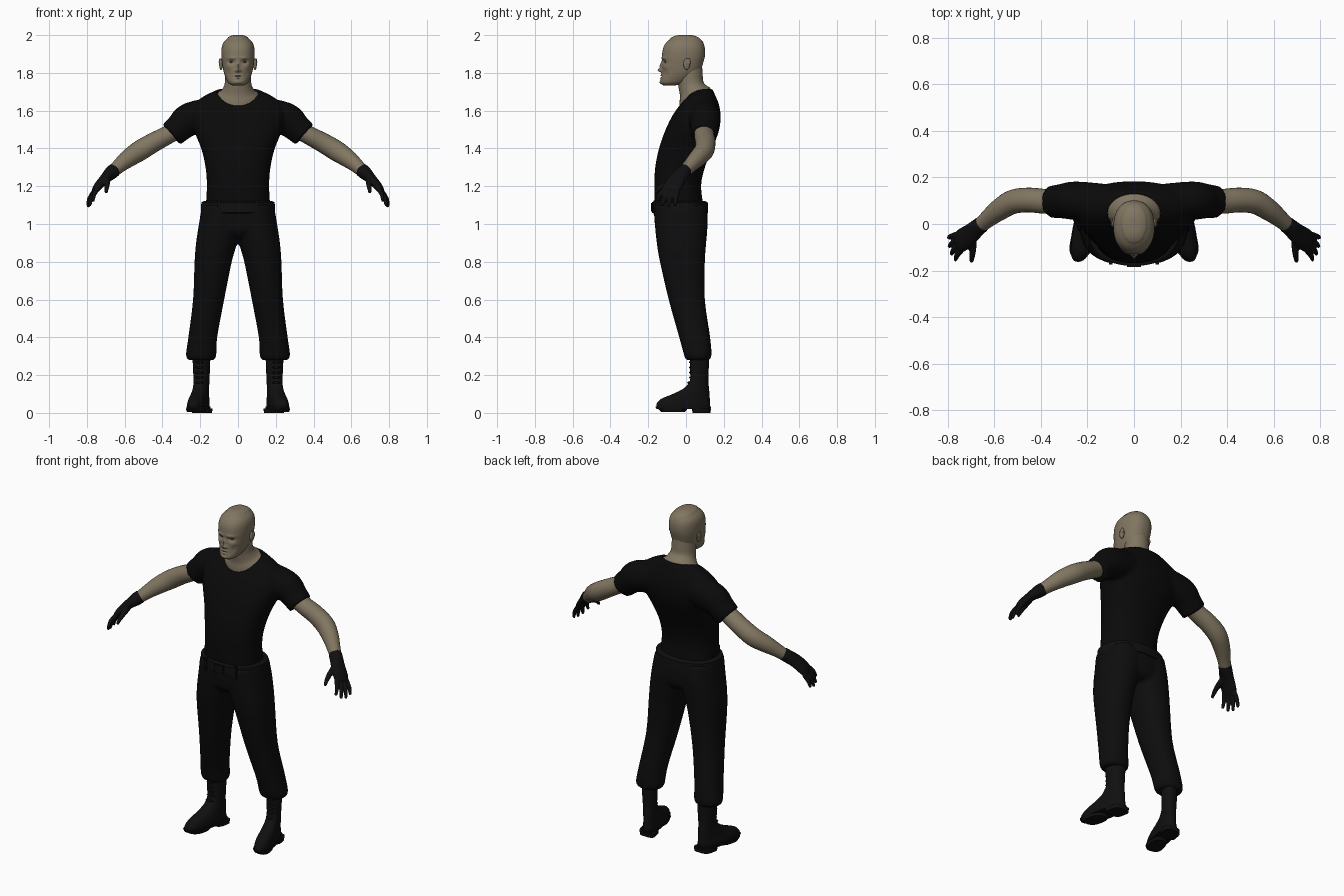
import bpy, bmesh, math
from mathutils import Vector

if "Cube" in bpy.data.objects:
    bpy.data.objects.remove(bpy.data.objects["Cube"])


def material(name, r, g, b):
    m = bpy.data.materials.new(name)
    m.use_nodes = True
    m.diffuse_color = (r, g, b, 1)
    m.roughness = 0.8
    node = m.node_tree.nodes["Principled BSDF"]
    node.inputs["Base Color"].default_value = (r, g, b, 1)
    node.inputs["Roughness"].default_value = 0.8
    return m


SKIN = material("skin tan", 0.22, 0.18, 0.12)
EYE = material("eye brown", 0.09, 0.075, 0.055)
SHIRT = material("shirt black", 0.003, 0.003, 0.003)
PANTS = material("trouser black", 0.004, 0.004, 0.004)
LEATHER = material("leather black", 0.005, 0.005, 0.005)


def spline(rows, steps):
    """Catmull-Rom through rows of numbers."""
    out = []
    for i in range(len(rows) - 1):
        a, b, c, d = (rows[max(i - 1, 0)], rows[i], rows[i + 1], rows[min(i + 2, len(rows) - 1)])
        for k in range(steps):
            t = k / steps
            out.append([q + t * (r - p) / 2 + t * t * (2 * p - 5 * q + 4 * r - s) / 2
                        + t ** 3 * (3 * q - p - 3 * r + s) / 2 for p, q, r, s in zip(a, b, c, d)])
    return out + [list(rows[-1])]


def skin_rings(bm, rings):
    loops = [[bm.verts.new(p) for p in ring] for ring in rings]
    n = len(loops[0])
    for a, b in zip(loops, loops[1:]):
        for i in range(n):
            bm.faces.new((a[i], a[(i + 1) % n], b[(i + 1) % n], b[i]))
    bm.faces.new(loops[0])
    bm.faces.new(loops[-1])


def stack(bm, rows, side=1, n=40, steps=4, power=2.0, tilt=0.0, toe_out=0.0):
    """Horizontal sections: z, x0, x1, y0, y1 (and an optional tilt)."""
    rings = []
    for z, x0, x1, y0, y1, *extra in spline(rows, steps):
        tl = extra[0] if extra else tilt
        ring = []
        for i in range(n):
            a = math.tau * i / n
            c, s = math.cos(a), math.sin(a)
            dx = math.copysign(abs(c) ** (2 / power), c) * (x1 - x0) / 2
            dy = math.copysign(abs(s) ** (2 / power), s) * (y1 - y0) / 2
            y = (y0 + y1) / 2 + dy
            x = (x0 + x1) / 2 + dx + toe_out * (0.06 - y)
            ring.append((side * x, y, z + tl * dy))
        rings.append(ring)
    skin_rings(bm, rings)


def tube(bm, rows, side=1, n=24, steps=4, wide=(0, -1, 0)):
    """Tube along a path: x, y, z, radius along wide, radius across."""
    rows = spline(rows, steps)
    pts = [Vector(r[:3]) for r in rows]
    rings = []
    for i, r in enumerate(rows):
        t = (pts[min(i + 1, len(pts) - 1)] - pts[max(i - 1, 0)]).normalized()
        u = Vector(wide)
        u = (u - t * u.dot(t)).normalized()
        v = t.cross(u)
        ring = []
        for k in range(n):
            a = math.tau * k / n
            p = pts[i] + u * math.cos(a) * r[3] + v * math.sin(a) * r[4]
            ring.append((side * p.x, p.y, p.z))
        rings.append(ring)
    skin_rings(bm, rings)


def finish(name, bm, mat, voxel=0, relax=0, angle=40):
    bmesh.ops.recalc_face_normals(bm, faces=bm.faces)
    me = bpy.data.meshes.new(name)
    bm.to_mesh(me)
    bm.free()
    me.materials.append(mat)
    ob = bpy.data.objects.new(name, me)
    bpy.context.collection.objects.link(ob)
    if voxel:
        m = ob.modifiers.new("blend", "REMESH")
        m.mode, m.voxel_size, m.use_smooth_shade = "VOXEL", voxel, True
        m = ob.modifiers.new("relax", "SMOOTH")
        m.iterations = relax
    else:
        bpy.ops.object.select_all(action="DESELECT")
        bpy.context.view_layer.objects.active = ob
        ob.select_set(True)
        bpy.ops.object.shade_smooth_by_angle(angle=math.radians(angle))
    return ob


def sym(rows):
    """Turn z, half width, y0, y1 rows into centred sections."""
    return [(z, -w, w, *rest) for z, w, *rest in rows]


# Shirt: torso and sleeves blended, with a scooped neck opening
bm = bmesh.new()
stack(bm, sym([(1.08, .172, -.165, .095), (1.2, .165, -.168, .08), (1.3, .172, -.163, .1),
               (1.4, .195, -.143, .14), (1.5, .235, -.108, .176), (1.58, .25, -.068, .183),
               (1.64, .225, -.025, .172), (1.68, .175, .002, .155), (1.715, .1, .03, .14)]), power=2.3)
for side in (1, -1):
    tube(bm, [(.1, .09, 1.585, .08, .09), (.25, .1, 1.555, .083, .09),
              (.31, .098, 1.51, .074, .076), (.352, .095, 1.473, .07, .072)], side)
shirt = finish("shirt", bm, SHIRT, .01, 3)
bm = bmesh.new()
stack(bm, sym([(1.6, .113, -.035, .13), (1.9, .113, -.035, .13)]), n=64, steps=1)
cutter = finish("neck_cutter", bm, SHIRT)
cutter.hide_render = True
m = shirt.modifiers.new("neck opening", "BOOLEAN")
m.operation, m.object = "DIFFERENCE", cutter
graph = bpy.context.evaluated_depsgraph_get()
baked = bpy.data.meshes.new_from_object(shirt.evaluated_get(graph))
shirt.modifiers.clear()
shirt.data = baked
bpy.data.objects.remove(cutter)

# Neck, flaring out to the neckline
bm = bmesh.new()
stack(bm, sym([(1.61, .112, -.034, .129, .4), (1.678, .112, -.034, .129, .45), (1.705, .088, -.032, .112, .35),
               (1.74, .071, -.04, .092, .2), (1.79, .068, -.05, .088, .1), (1.84, .066, -.05, .085, 0)]), n=48)
finish("neck", bm, SKIN)

# Head, with the face pushed in and out by soft bumps
bm = bmesh.new()
stack(bm, sym([(1.733, .03, -.118, -.06), (1.748, .052, -.134, 0), (1.78, .068, -.131, .045),
               (1.81, .077, -.128, .075), (1.85, .084, -.127, .09), (1.89, .088, -.127, .1),
               (1.93, .087, -.121, .1), (1.96, .077, -.105, .09), (1.985, .053, -.075, .065),
               (1.996, .028, -.045, .035), (1.998, .004, -.012, .004)]), n=112, steps=8, power=2.25)
BUMPS = [(0, 1.814, .010, .010, .021), (0, 1.838, .008, .018, .012), (.014, 1.811, .006, .006, .007),
         (.034, 1.858, .016, .010, -.013), (.034, 1.879, .024, .007, .006), (0, 1.787, .018, .004, .006),
         (0, 1.780, .022, .003, -.004), (0, 1.773, .015, .004, .006), (0, 1.75, .018, .009, .006),
         (.052, 1.832, .016, .014, .005), (.045, 1.795, .014, .018, -.004)]
for v in bm.verts:
    x, y, z = v.co
    if y < -.02:
        for bx, bz, sx, sz, push in BUMPS:
            v.co.y -= push * math.exp(-((abs(x) - bx) / sx) ** 2 - ((z - bz) / sz) ** 2)
    if z > 1.9 and (x / .055) ** 2 + ((y - .005) / .088) ** 2 < 1:
        v.co.z += .003
finish("head", bm, SKIN, angle=60)


def ball(name, mat, centre, size):
    bm = bmesh.new()
    bmesh.ops.create_uvsphere(bm, u_segments=20, v_segments=12, radius=1)
    for v in bm.verts:
        v.co = Vector(centre) + Vector(a * b for a, b in zip(v.co, size))
    return finish(name, bm, mat, angle=80)


# Trousers: two legs and the seat blended
bm = bmesh.new()
for side in (1, -1):
    stack(bm, [(.28, .128, .262, .0, .122), (.305, .115, .276, -.01, .135), (.4, .11, .263, -.036, .128),
               (.6, .073, .238, -.092, .1), (.8, .033, .23, -.138, .1), (.9, .004, .222, -.155, .107),
               (1.0, -.02, .207, -.165, .114), (1.1, -.02, .19, -.17, .105)], side, power=2.2)
stack(bm, sym([(.925, .1, -.12, .08), (.96, .18, -.157, .11), (1.02, .2, -.167, .115),
               (1.09, .19, -.17, .11)]), power=2.2)
finish("trousers", bm, PANTS, .01, 4)

# Belt, buckle and belt loops
bm = bmesh.new()
stack(bm, sym([(1.055, .185, -.165, .105), (1.06, .197, -.18, .117), (1.115, .194, -.18, .115),
               (1.122, .18, -.168, .1)]), steps=1, n=56, power=2.2)
finish("belt", bm, LEATHER, angle=35)


def block(name, mat, centre, size):
    bm = bmesh.new()
    bmesh.ops.create_cube(bm, size=1)
    for v in bm.verts:
        v.co = Vector(centre) + Vector(a * b for a, b in zip(v.co, size))
    return finish(name, bm, mat)


block("buckle", LEATHER, (0, -.181, 1.088), (.06, .008, .045))

for side, word in ((1, "left_"), (-1, "right_")):
    # Eyes and ears
    ball(word + "eye", EYE, (side * .034, -.104, 1.858), (.012, .009, .006))
    ball(word + "ear", SKIN, (side * .09, .004, 1.847), (.010, .018, .031))
    ball(word + "ear_rim", SKIN, (side * .096, .012, 1.857), (.006, .012, .02))
    block(word + "belt_loop", PANTS, (side * .1, -.167, 1.088), (.016, .012, .075))

    # Bare arm
    bm = bmesh.new()
    tube(bm, [(.3, .095, 1.51, .05, .048), (.38, .097, 1.467, .053, .049), (.45, .103, 1.43, .053, .052),
              (.52, .095, 1.388, .052, .054), (.58, .06, 1.348, .046, .048),
              (.63, .02, 1.307, .037, .038), (.675, -.018, 1.265, .031, .031)], side)
    finish(word + "arm", bm, SKIN)

    # Glove: cuff, palm, four fingers and thumb blended
    bm = bmesh.new()
    wide = Vector((-.32, -.89, .32))
    tube(bm, [(.653, 0, 1.287, .036, .037), (.675, -.018, 1.268, .038, .036), (.705, -.045, 1.24, .046, .027),
              (.74, -.07, 1.2, .05, .023), (.757, -.083, 1.175, .044, .017)], side, wide=wide)
    for k in range(4):
        spread = (1.5 - k) * .024
        length = (.085, .1, .096, .075)[k]
        base = Vector((.752, -.078, 1.18)) + wide * spread
        mid = base + Vector((.5, -.38, -.78)) * length * .55 + wide * spread * .25
        tip = mid + Vector((.2, -.3, -.93)) * length * .5 + wide * spread * .2
        tube(bm, [(*base, .013, .014), (*mid, .012, .012), (*tip, .008, .008)], side, n=12, wide=wide)
    tube(bm, [(.695, -.05, 1.24, .02, .02), (.692, -.095, 1.22, .016, .017),
              (.695, -.135, 1.195, .013, .013), (.698, -.163, 1.165, .008, .008)], side, n=12, wide=(1, 0, 0))
    finish(word + "glove", bm, LEATHER, .005, 2)

    # Boot upper, sole and heel, toes turned slightly out
    bm = bmesh.new()
    stack(bm, [(.02, .147, .243, -.15, .125), (.045, .145, .245, -.157, .128), (.075, .148, .24, -.13, .126),
               (.1, .152, .237, -.07, .124), (.13, .155, .235, -.012, .122), (.17, .155, .235, .02, .118),
               (.22, .153, .238, .022, .12), (.3, .15, .242, .022, .122)], side, power=2.3, toe_out=.2)
    finish(word + "boot", bm, LEATHER)
    bm = bmesh.new()
    stack(bm, [(.02, .142, .248, -.155, .13), (.034, .142, .248, -.163, .133)], side, steps=1, power=2.4, toe_out=.2)
    stack(bm, [(0, .145, .245, .035, .13), (.024, .143, .247, .03, .132)], side, steps=1, power=3.5, toe_out=.2)
    stack(bm, [(.005, .15, .242, -.13, -.005), (.024, .143, .247, -.15, .01)], side, steps=1, power=2.5, toe_out=.2)
    finish(word + "boot_sole", bm, LEATHER)
    for k in range(5):
        ball(word + "boot_lace_%d" % (k + 1), LEATHER,
             (side * .203, .024 - max(0, 1 - k) * .01, .16 + .027 * k), (.024, .008, .006))
